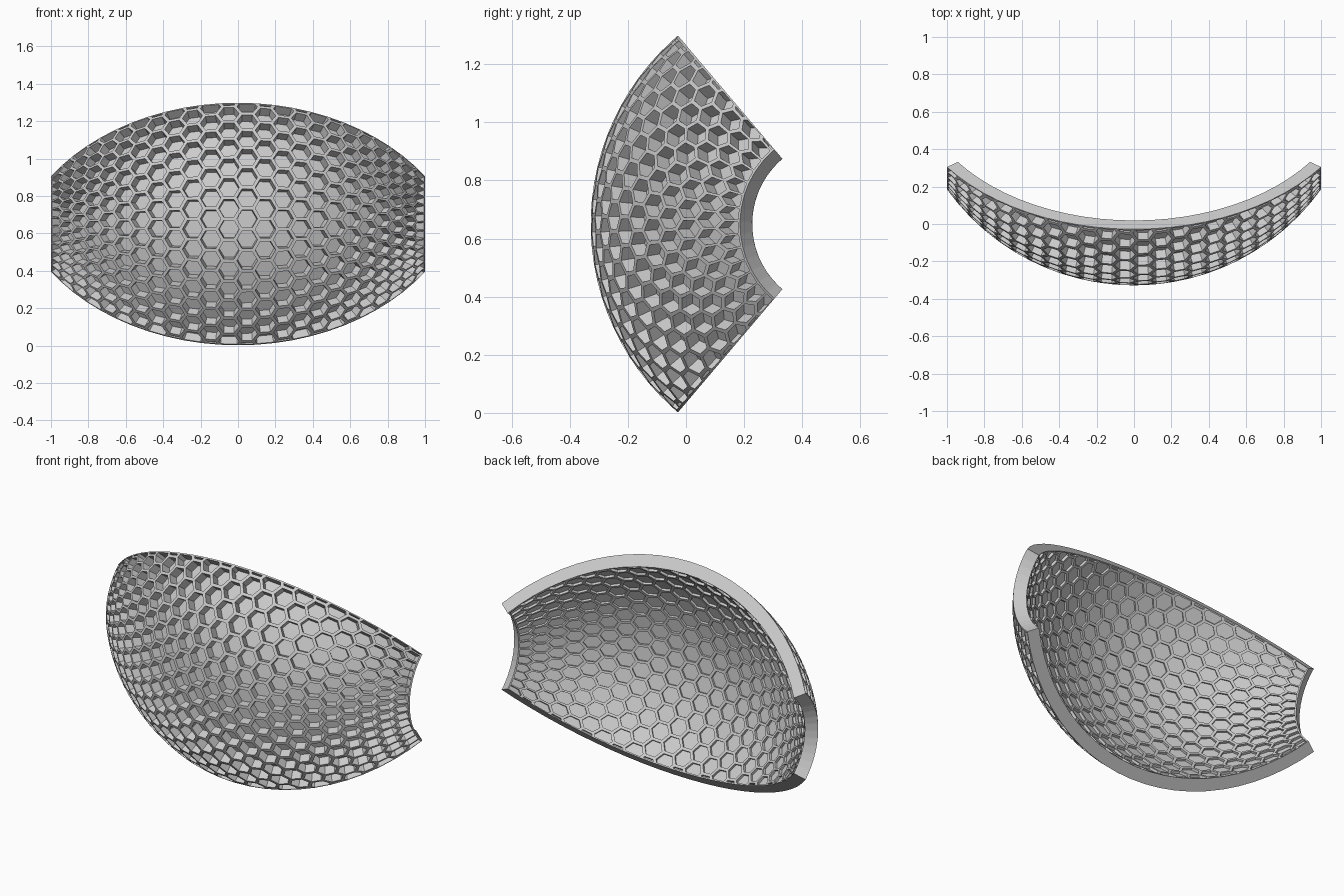
import bpy, bmesh
from math import sin, cos, asin, radians, sqrt

if "Cube" in bpy.data.objects:
    bpy.data.objects.remove(bpy.data.objects["Cube"])

# Shell dimensions: an arc profile revolved about the x axis
R = 1.23                      # profile arc radius
R0 = 0.85                     # outer radius at the middle
A = asin(1.0 / R)             # half angle along the length
B = radians(49.7)             # half angle around the axis
THICK, FLOOR_OUT, FLOOR_IN = 0.072, 0.052, 0.058
YC, ZC = 0.522, 0.65
LU, LV = R * A, R0 * B        # half sizes of the unrolled sheet
H = 2 * LV / 13               # hexagon height
P = H * sqrt(3) / 2           # column pitch
S = H / sqrt(3)


def place(u, v, d):
    """Roll a point of the flat sheet, d below the outer skin."""
    a, b = u / R, v / R0
    r = R0 - R + (R - d) * cos(a)
    return ((R - d) * sin(a), YC - r * cos(b), ZC + r * sin(b))


# Flat hexagon tiling, trimmed to the sheet outline
flat = bmesh.new()
for i in range(-14, 14):
    for j in range(-9, 10):
        cx, cy = (i + 0.5) * P, (j + 0.25 + 0.5 * (i % 2)) * H
        flat.faces.new([flat.verts.new((cx + S * cos(radians(60 * k)),
                                        cy + S * sin(radians(60 * k)), 0)) for k in range(6)])
bmesh.ops.remove_doubles(flat, verts=flat.verts[:], dist=1e-4)
for co, no in (((LU, 0, 0), (1, 0, 0)), ((-LU, 0, 0), (-1, 0, 0)),
               ((0, LV, 0), (0, 1, 0)), ((0, -LV, 0), (0, -1, 0))):
    bmesh.ops.bisect_plane(flat, geom=flat.verts[:] + flat.edges[:] + flat.faces[:],
                           plane_co=co, plane_no=no, clear_outer=True)
border = [(e.verts[0].co.copy(), e.verts[1].co.copy()) for e in flat.edges if e.is_boundary]
cells = [f for f in flat.faces if f.calc_area() > 0.0012]
rims = set(bmesh.ops.inset_individual(flat, faces=cells, thickness=0.009,
                                      use_even_offset=True)["faces"])
cells = set(cells)

# Rolled honeycomb: frame on both skins, cell walls and recessed floors
bm = bmesh.new()


def add(points):
    bm.faces.new([bm.verts.new(place(p[0], p[1], d)) for p, d in points])


def wall(a, b, d0, d1):
    add([(a, d0), (b, d0), (b, d1), (a, d1)])


for f in flat.faces:
    pts = [v.co for v in f.verts]
    is_cell = f in cells
    top, low = (FLOOR_OUT, FLOOR_IN) if is_cell else (0, THICK)
    add([(p, top) for p in pts])
    add([(p, low) for p in reversed(pts)])
    if is_cell:
        for a, b in zip(pts, pts[1:] + pts[:1]):
            wall(a, b, 0, FLOOR_OUT)
            wall(a, b, FLOOR_IN, THICK)
for a, b in border:
    wall(a, b, 0, THICK)
flat.free()
bmesh.ops.remove_doubles(bm, verts=bm.verts[:], dist=1e-5)
bmesh.ops.recalc_face_normals(bm, faces=bm.faces[:])

mesh = bpy.data.meshes.new("honeycomb_shell")
bm.to_mesh(mesh)
bm.free()
bpy.context.collection.objects.link(bpy.data.objects.new("honeycomb_shell", mesh))
